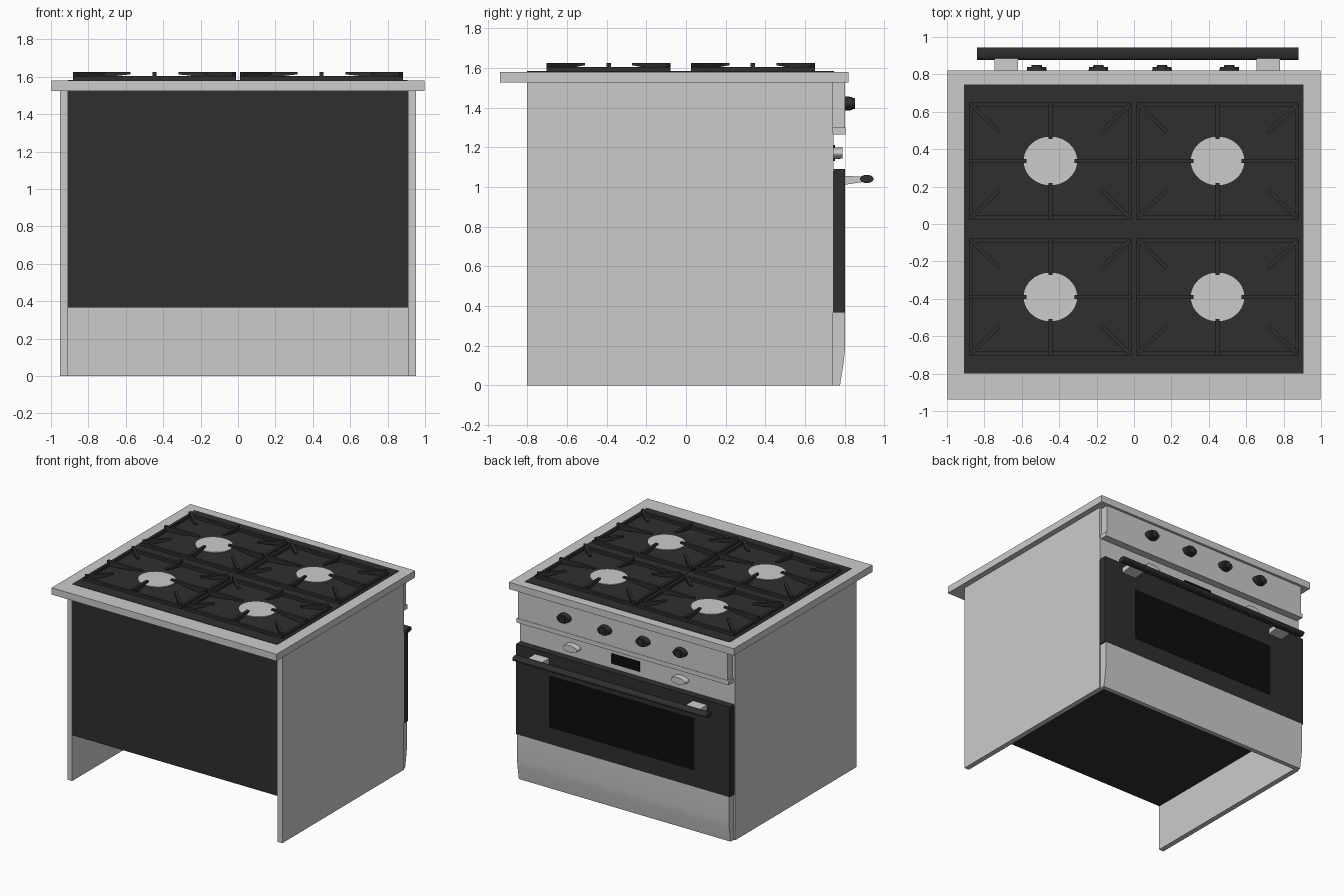
import bpy, bmesh, math
from mathutils import Matrix, Vector

if "Cube" in bpy.data.objects:
    bpy.data.objects.remove(bpy.data.objects["Cube"])


def material(name, v):
    m = bpy.data.materials.new(name)
    m.diffuse_color = (v, v, v, 1)
    m.use_nodes = True
    m.node_tree.nodes["Principled BSDF"].inputs["Base Color"].default_value = m.diffuse_color
    return m


BLACK = material("black_enamel", 0.028)
GLASS = material("dark_glass", 0.004)


def finish(name, bm, mat=None, smooth=False):
    bmesh.ops.recalc_face_normals(bm, faces=bm.faces)
    me = bpy.data.meshes.new(name)
    bm.to_mesh(me)
    bm.free()
    ob = bpy.data.objects.new(name, me)
    bpy.context.collection.objects.link(ob)
    if mat:
        me.materials.append(mat)
    if smooth:
        bpy.ops.object.select_all(action='DESELECT')
        ob.select_set(True)
        bpy.context.view_layer.objects.active = ob
        bpy.ops.object.shade_smooth_by_angle(angle=math.radians(35))
    return ob


def add_box(bm, x0, x1, y0, y1, z0, z1):
    c = Vector((x0 + x1, y0 + y1, z0 + z1)) / 2
    s = Matrix.Diagonal((x1 - x0, y1 - y0, z1 - z0, 1))
    bmesh.ops.create_cube(bm, size=1, matrix=Matrix.Translation(c) @ s)


def box(name, x0, x1, y0, y1, z0, z1, mat=None):
    bm = bmesh.new()
    add_box(bm, x0, x1, y0, y1, z0, z1)
    return finish(name, bm, mat)


def prism(bm, profile, half, place):
    """Extrude a (u, z) profile across its width, then place it."""
    sides = [[bm.verts.new(place @ Vector((u, w, z))) for u, z in profile] for w in (-half, half)]
    n = len(profile)
    bm.faces.new(sides[0])
    bm.faces.new(sides[1][::-1])
    for i in range(n):
        j = (i + 1) % n
        bm.faces.new((sides[0][i], sides[1][i], sides[1][j], sides[0][j]))


def add_disc(bm, loc, rx, ry, depth, axis='Z', taper=1.0, seg=32):
    rot = {'Z': Matrix.Identity(4), 'Y': Matrix.Rotation(-math.pi / 2, 4, 'X'),
           'X': Matrix.Rotation(math.pi / 2, 4, 'Y')}[axis]
    bmesh.ops.create_cone(bm, cap_ends=True, segments=seg, radius1=1, radius2=taper, depth=1,
                          matrix=Matrix.Translation(loc) @ rot @ Matrix.Diagonal((rx, ry, depth, 1)))


# Carcass: two side panels and the dark oven body, open underneath
box("side_panel_left", -0.953, -0.912, -0.80, 0.74, 0, 1.525)
box("side_panel_right", 0.912, 0.953, -0.80, 0.74, 0, 1.525)
box("oven_body", -0.912, 0.912, -0.798, 0.735, 0.367, 1.525, BLACK)

# Worktop slab and hob plate
box("worktop", -0.998, 0.998, -0.937, 0.82, 1.525, 1.58)
box("hob_plate", -0.91, 0.907, -0.80, 0.747, 1.57, 1.583, BLACK)

# Burner discs and pan supports
BAR = 0.011
for side, cx in (("left", -0.447), ("right", 0.447)):
    for row, cy in (("front", -0.39), ("rear", 0.337)):
        bm = bmesh.new()
        add_disc(bm, (cx, cy, 1.583), 0.143, 0.13, 0.01, seg=40)
        finish(f"burner_{row}_{side}", bm, smooth=True)

        bm = bmesh.new()
        hx, hy = 0.436, 0.313
        for s in (-1, 1):
            y, x = cy + s * (hy - BAR), cx + s * (hx - BAR)
            add_box(bm, cx - hx, cx + hx, y - BAR, y + BAR, 1.58, 1.605)
            add_box(bm, x - BAR, x + BAR, cy - hy, cy + hy, 1.58, 1.605)
        # Fingers: straight ones reach the burner, diagonal ones stay in the corners
        spans = [((s * hx, 0), (s * 0.128, 0)) for s in (-1, 1)]
        spans += [((0, s * hy), (0, s * 0.118)) for s in (-1, 1)]
        spans += [((sx * 0.425, sy * 0.302), (sx * 0.272, sy * 0.155))
                  for sx in (-1, 1) for sy in (-1, 1)]
        for a, b in spans:
            d = Vector(b) - Vector(a)
            length = d.length
            place = (Matrix.Translation((cx + a[0], cy + a[1], 0))
                     @ Matrix.Rotation(math.atan2(d.y, d.x), 4, 'Z'))
            prism(bm, [(0, 1.583), (0.03, 1.583), (length, 1.613), (length, 1.625), (0, 1.625)],
                  BAR, place)
        finish(f"pan_support_{row}_{side}", bm, BLACK)

# Fascia: control panel, lip and recessed strip
box("control_panel", -0.93, 0.93, 0.74, 0.80, 1.30, 1.525)
box("control_panel_lip", -0.94, 0.94, 0.735, 0.803, 1.265, 1.30)
box("recessed_strip", -0.95, 0.95, 0.73, 0.743, 1.08, 1.27)
box("display", -0.11, 0.14, 0.74, 0.75, 1.13, 1.21, GLASS)

# Hob knobs: oval base with a raised grip
for i, x in enumerate((-0.52, -0.19, 0.15, 0.51)):
    bm = bmesh.new()
    add_disc(bm, (x, 0.819, 1.42), 0.055, 0.036, 0.042, 'Y', 0.92)
    add_disc(bm, (x, 0.84, 1.42), 0.03, 0.03, 0.022, 'Y', 0.9)
    finish(f"hob_knob_{i + 1}", bm, BLACK, True)

# Oven dials
for side, x in (("left", -0.48), ("right", 0.48)):
    bm = bmesh.new()
    add_disc(bm, (x, 0.764, 1.17), 0.068, 0.03, 0.05, 'Y', 0.92)
    finish(f"oven_dial_{side}", bm, None, True)

# Oven door with window
box("oven_door", -0.948, 0.948, 0.74, 0.80, 0.367, 1.09, BLACK)
box("door_window", -0.635, 0.655, 0.79, 0.802, 0.50, 0.915, GLASS)

# Handle bar on two tapered brackets
bm = bmesh.new()
add_disc(bm, (0.02, 0.911, 1.04), 0.021, 0.034, 1.72, 'X', seg=20)
finish("door_handle", bm, BLACK, True)
turn = Matrix.Rotation(math.pi / 2, 4, 'Z')
for side, x in (("left", -0.683), ("right", 0.718)):
    bm = bmesh.new()
    prism(bm, [(0.795, 1.01), (0.90, 1.026), (0.90, 1.052), (0.795, 1.055)], 0.063,
          Matrix.Translation((x, 0, 0)) @ turn)
    finish(f"handle_bracket_{side}", bm)

# Bottom drawer front, tucked in toward the floor
bm = bmesh.new()
prism(bm, [(0.74, 0), (0.776, 0), (0.794, 0.11), (0.80, 0.17), (0.80, 0.367), (0.74, 0.367)],
      0.94, turn)
finish("drawer_front", bm, None, True)
